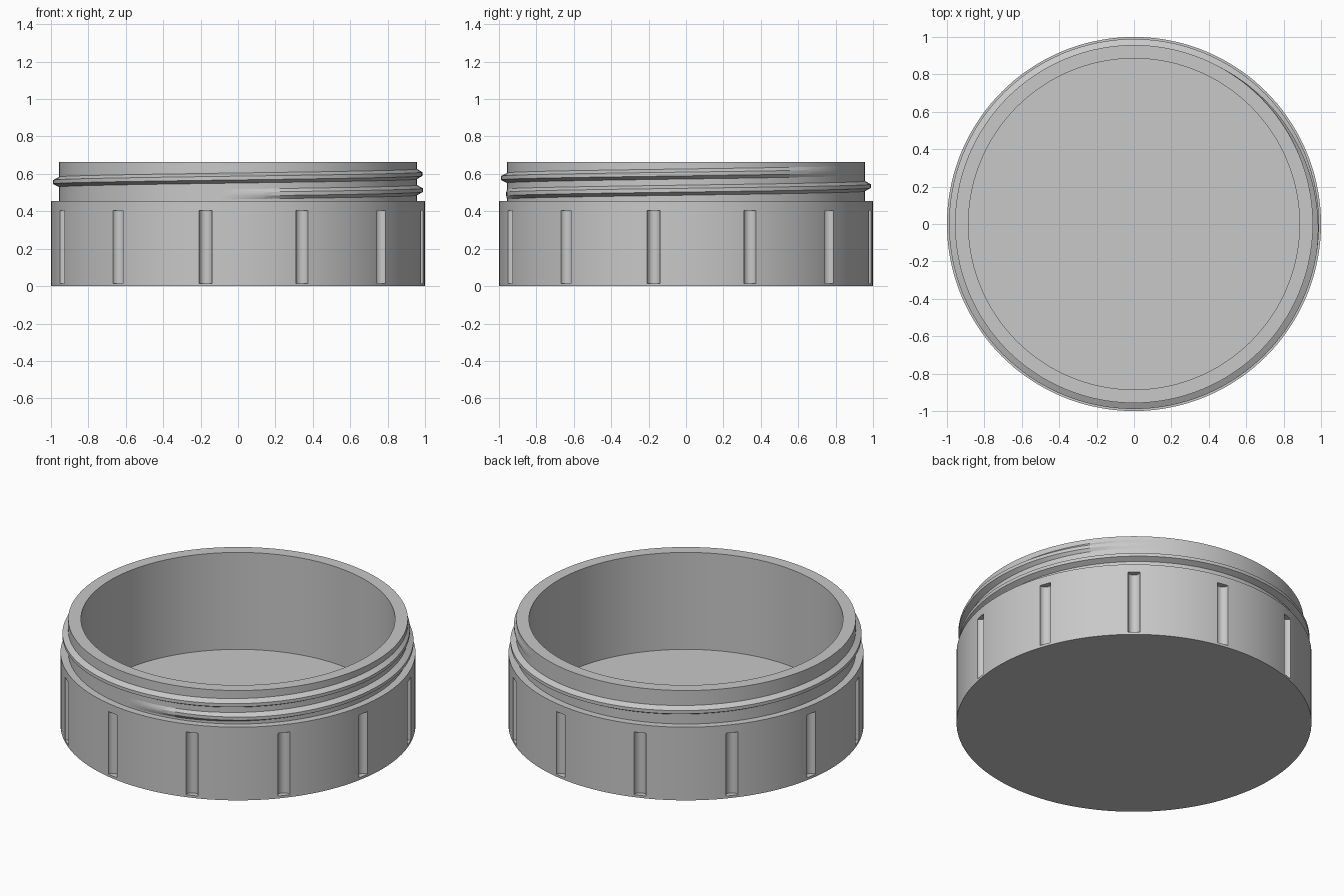
import bpy, bmesh
from math import sin, cos, pi, radians
from mathutils import Matrix, Vector

cube = bpy.data.objects.get("Cube")
if cube:
    bpy.data.objects.remove(cube, do_unlink=True)

grey = bpy.data.materials.new("light grey")
grey.use_nodes = True
colour = (0.58, 0.58, 0.58, 1)
grey.diffuse_color = colour
grey.node_tree.nodes["Principled BSDF"].inputs["Base Color"].default_value = colour


def make_object(name, bm):
    bmesh.ops.recalc_face_normals(bm, faces=bm.faces[:])
    mesh = bpy.data.meshes.new(name)
    bm.to_mesh(mesh)
    bm.free()
    mesh.materials.append(grey)
    obj = bpy.data.objects.new(name, mesh)
    bpy.context.collection.objects.link(obj)
    return obj


def select(obj):
    bpy.ops.object.select_all(action="DESELECT")
    obj.select_set(True)
    bpy.context.view_layer.objects.active = obj


def lathe(name, profile, steps=144):
    bm = bmesh.new()
    verts = [bm.verts.new((r, 0, z)) for r, z in profile]
    edges = [bm.edges.new(pair) for pair in zip(verts, verts[1:])]
    bmesh.ops.spin(bm, geom=verts + edges, cent=(0, 0, 0), axis=(0, 0, 1),
                   angle=2 * pi, steps=steps)
    bmesh.ops.remove_doubles(bm, verts=bm.verts[:], dist=1e-4)
    return make_object(name, bm)


# Hollow cup: wide grip, narrower neck, thin floor
jar = lathe("jar_body", [(0, 0), (1, 0), (1, 0.455), (0.957, 0.455),
                         (0.957, 0.663), (0.885, 0.663), (0.885, 0.06), (0, 0.06)])

# Twelve round-bottomed grip grooves
groove_low, groove_high = 0.015, 0.405
bm = bmesh.new()
for k in range(12):
    a = radians(20 + 30 * k)
    place = Matrix.Translation(Vector((cos(a), sin(a), (groove_low + groove_high) / 2)))
    bmesh.ops.create_cone(bm, cap_ends=True, segments=24, radius1=0.035, radius2=0.035,
                          depth=groove_high - groove_low, matrix=place)
cutter = make_object("groove_cutter", bm)
cutter.hide_render = True
select(jar)
cut = jar.modifiers.new("grooves", "BOOLEAN")
cut.operation = "DIFFERENCE"
cut.solver = "EXACT"
cut.object = cutter
bpy.ops.object.modifier_apply(modifier=cut.name)
bpy.data.objects.remove(cutter, do_unlink=True)

# Helical screw thread that fades in and out of the neck
start, end, step = -100, 427, 3
pitch, root, height = 0.0865, 0.957, 0.032
bm = bmesh.new()
rings = []
for deg in range(start, end + 1, step):
    a = radians(deg)
    z = 0.513 + pitch * deg / 360
    fade = max(0, min(1, (deg - start) / 55, (end - deg) / 75))
    crest = root - 0.003 + (height + 0.003) * fade
    section = [(root - 0.02, -0.027), (root, -0.027), (crest, -0.010),
               (crest, 0.010), (root, 0.027), (root - 0.02, 0.027)]
    rings.append([bm.verts.new((r * cos(a), r * sin(a), z + h)) for r, h in section])
for low, high in zip(rings, rings[1:]):
    for i in range(len(low)):
        j = (i + 1) % len(low)
        bm.faces.new((low[i], low[j], high[j], high[i]))
bm.faces.new(rings[0])
bm.faces.new(rings[-1])
thread = make_object("screw_thread", bm)

for obj in (jar, thread):
    select(obj)
    bpy.ops.object.shade_smooth_by_angle(angle=radians(25))
